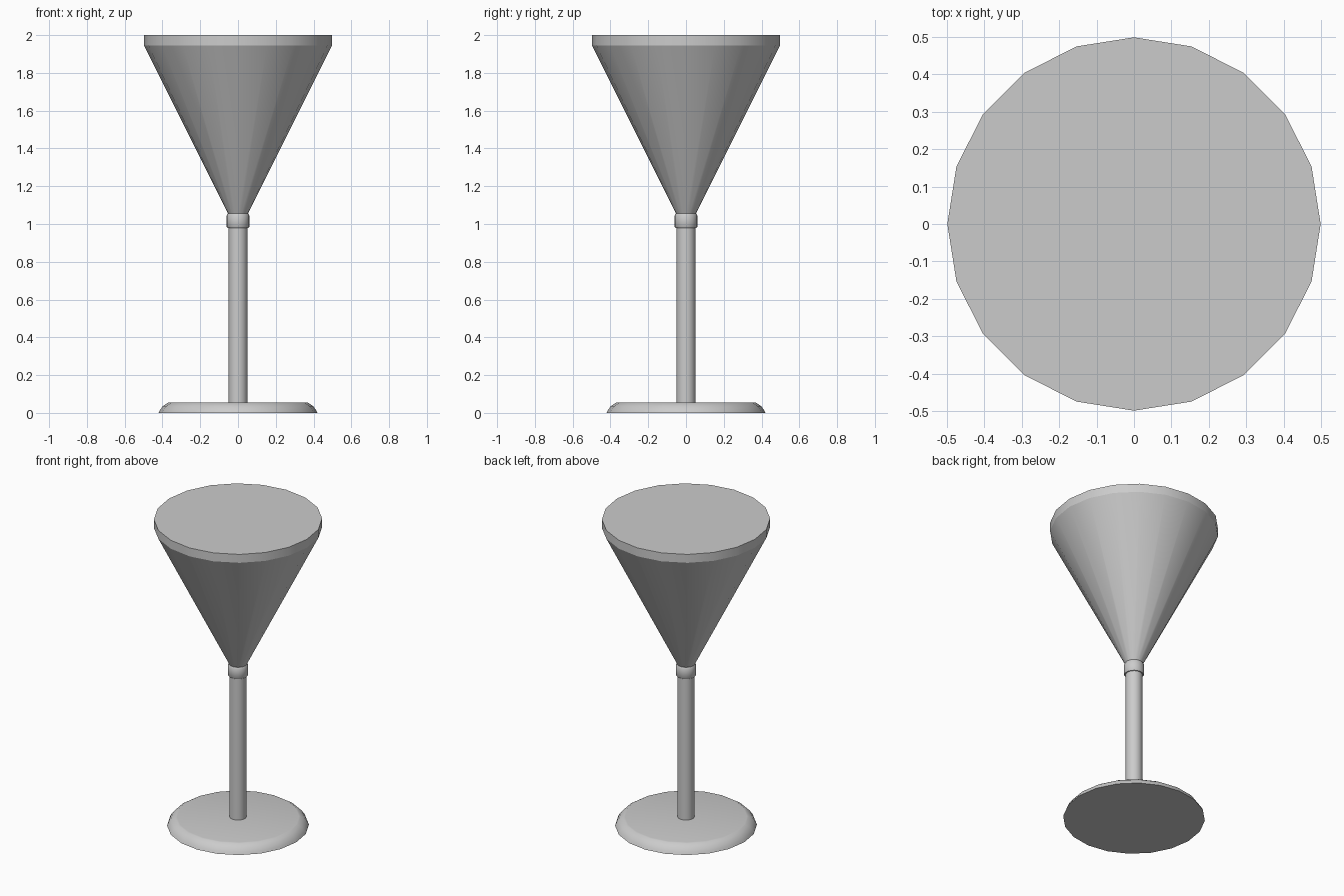
import bpy
import bmesh
import math

SIDES = 20

if "Cube" in bpy.data.objects:
    bpy.data.objects.remove(bpy.data.objects["Cube"])

grey = bpy.data.materials.new("light_grey")
grey.use_nodes = True
colour = (0.6, 0.6, 0.6, 1)
grey.diffuse_color = colour
grey.node_tree.nodes["Principled BSDF"].inputs["Base Color"].default_value = colour


def turned_part(name, profile, smooth_angle):
    """Closed solid made by turning (radius, height) points about the z axis."""
    bm = bmesh.new()
    rings = []
    for r, z in profile:
        angles = [math.tau * i / SIDES for i in range(SIDES)]
        rings.append([bm.verts.new((r * math.cos(a), r * math.sin(a), z)) for a in angles])
    for low, high in zip(rings, rings[1:]):
        for i in range(SIDES):
            j = (i + 1) % SIDES
            bm.faces.new((low[i], low[j], high[j], high[i]))
    bm.faces.new(rings[0][::-1])
    bm.faces.new(rings[-1])
    mesh = bpy.data.meshes.new(name)
    bm.to_mesh(mesh)
    bm.free()
    mesh.materials.append(grey)
    obj = bpy.data.objects.new(name, mesh)
    bpy.context.collection.objects.link(obj)
    bpy.ops.object.select_all(action="DESELECT")
    obj.select_set(True)
    bpy.context.view_layer.objects.active = obj
    bpy.ops.object.shade_smooth_by_angle(angle=math.radians(smooth_angle))
    return obj


# Round foot with a softened upper edge
turned_part("foot", [(0.42, 0), (0.413, 0.015), (0.398, 0.036), (0.37, 0.054), (0.36, 0.056)], 40)

# Slim stem
turned_part("stem", [(0.05, 0.05), (0.05, 1.0)], 30)

# Collar joining stem and bowl
turned_part("collar", [(0.056, 0.98), (0.06, 0.985), (0.06, 1.045), (0.054, 1.055)], 50)

# Conical bowl with a straight rim, closed flat across the top
turned_part("bowl", [(0.05, 1.05), (0.498, 1.945), (0.498, 2.0)], 24)
